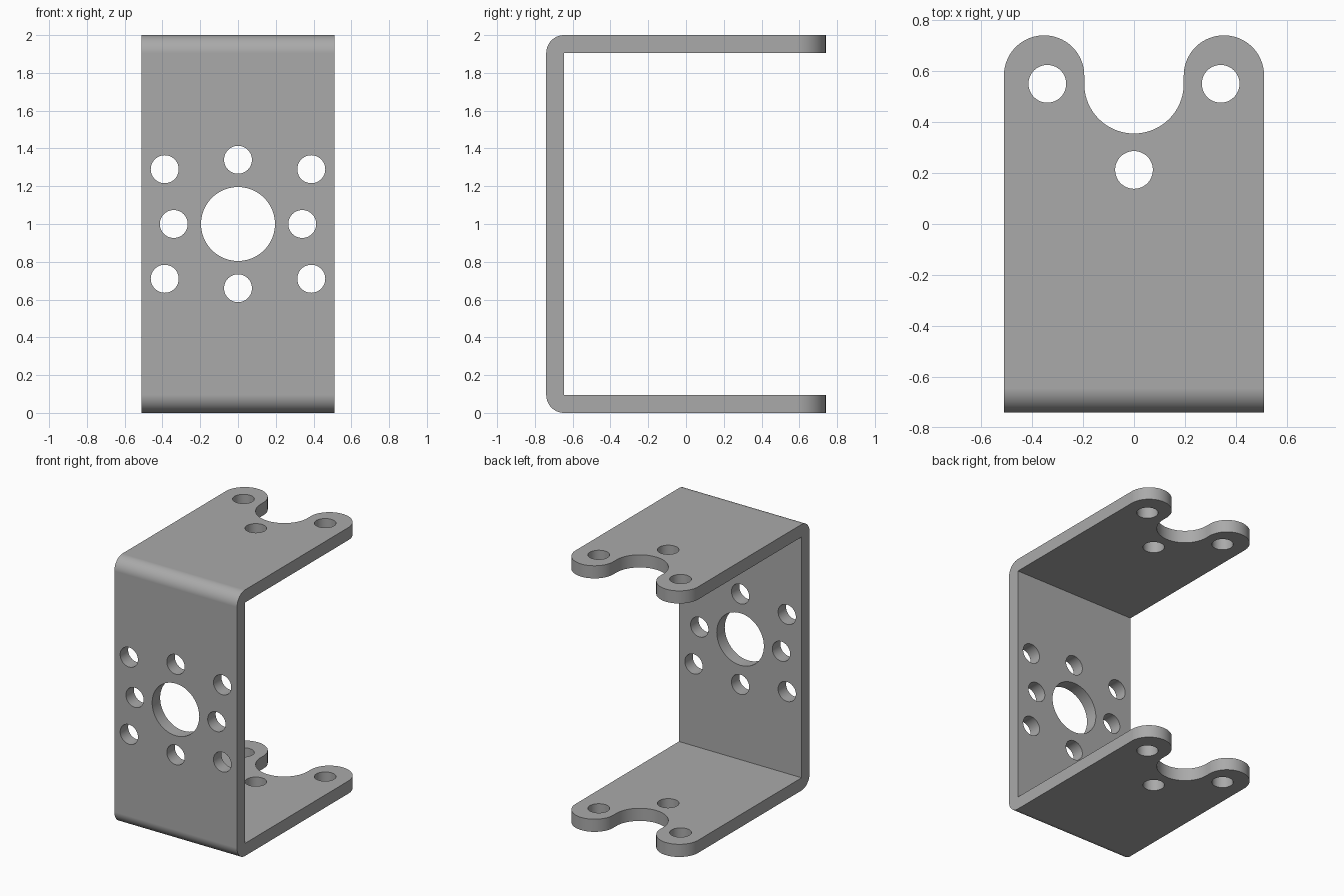
import bpy, bmesh
from math import sin, cos, pi, radians
from mathutils import Vector

if "Cube" in bpy.data.objects:
    bpy.data.objects.remove(bpy.data.objects["Cube"])

HALF_W, HALF_D, HEIGHT, WALL = 0.51, 0.74, 2.0, 0.095
EAR_R, NOTCH_R, HOLE_R, BORE_R = 0.1575, 0.195, 0.074, 0.196
HOLE_Y, PITCH = 0.55, 0.34
MID = HEIGHT / 2

metal = bpy.data.materials.new("grey metal")
metal.use_nodes = True
grey = (0.4, 0.4, 0.4, 1)
metal.diffuse_color = grey
metal.node_tree.nodes["Principled BSDF"].inputs["Base Color"].default_value = grey


def arc(cx, cy, r, start, end, steps):
    """Points on an arc, angles in degrees."""
    angles = [radians(start + (end - start) * i / steps) for i in range(steps + 1)]
    return [(cx + r * cos(a), cy + r * sin(a)) for a in angles]


def add_prism(bm, points, direction):
    """Extrude a closed outline into a solid."""
    face = bm.faces.new([bm.verts.new(p) for p in points])
    result = bmesh.ops.extrude_face_region(bm, geom=[face])
    verts = [g for g in result["geom"] if isinstance(g, bmesh.types.BMVert)]
    bmesh.ops.translate(bm, verts=verts, vec=Vector(direction))


def make_object(name, prisms):
    bm = bmesh.new()
    for points, direction in prisms:
        add_prism(bm, points, direction)
    bmesh.ops.recalc_face_normals(bm, faces=bm.faces)
    mesh = bpy.data.meshes.new(name)
    bm.to_mesh(mesh)
    bm.free()
    mesh.materials.append(metal)
    obj = bpy.data.objects.new(name, mesh)
    bpy.context.collection.objects.link(obj)
    return obj


# Folded channel: side profile with rounded outer bends and sharp inner corners
front = -HALF_D + WALL
profile = [(HALF_D, 0), (HALF_D, WALL), (front, WALL),
           (front, HEIGHT - WALL), (HALF_D, HEIGHT - WALL), (HALF_D, HEIGHT)]
profile += arc(front, HEIGHT - WALL, WALL, 90, 180, 16)
profile += arc(front, WALL, WALL, 180, 270, 16)
bracket = make_object("bracket", [
    ([(-HALF_W, y, z) for y, z in profile], (2 * HALF_W, 0, 0))])

# Flange outline: two round ears with a round notch between them
ear_x, ear_y = HALF_W - EAR_R, HALF_D - EAR_R
right_half_ear = arc(ear_x, ear_y, EAR_R, 0, 180, 40)
left_half_ear = arc(-ear_x, ear_y, EAR_R, 0, 180, 40)
notch = arc(0, HOLE_Y, NOTCH_R, 0, -180, 48)
outline = ([(-HALF_W - 0.0, -1), (HALF_W + 0.0, -1)]
           + right_half_ear + notch + left_half_ear)
# Widen the straight sides slightly so they clear the channel's own sides
outline = [(x * 1.0005, y) for x, y in outline]
outline_cutter = make_object("outline_cutter", [
    ([(x, y, -0.5) for x, y in outline], (0, 0, HEIGHT + 1))])

# Flange holes run through both flanges; wall holes only through the front wall
flange_holes = [(-PITCH, HOLE_Y), (PITCH, HOLE_Y), (0, 0.212)]
wall_holes = [(0, 0, BORE_R), (0, PITCH, HOLE_R), (0, -PITCH, HOLE_R),
              (PITCH, 0, HOLE_R), (-PITCH, 0, HOLE_R)]
wall_holes += [(sx * 0.388, sz * 0.29, HOLE_R) for sx in (-1, 1) for sz in (-1, 1)]
prisms = []
for cx, cy in flange_holes:
    ring = arc(cx, cy, HOLE_R, 0, 360, 48)[:-1]
    prisms.append(([(x, y, -0.5) for x, y in ring], (0, 0, HEIGHT + 1)))
for cx, cz, r in wall_holes:
    ring = arc(cx, MID + cz, r, 0, 360, 48)[:-1]
    prisms.append(([(x, -1, z) for x, z in ring], (0, 0.6, 0)))
hole_cutter = make_object("hole_cutter", prisms)

# Cut the bracket, then drop the cutters
bpy.ops.object.select_all(action="DESELECT")
bpy.context.view_layer.objects.active = bracket
bracket.select_set(True)
for cutter, operation in ((outline_cutter, "INTERSECT"), (hole_cutter, "DIFFERENCE")):
    cut = bracket.modifiers.new(operation.lower(), "BOOLEAN")
    cut.object, cut.operation, cut.solver = cutter, operation, "EXACT"
    bpy.ops.object.modifier_apply(modifier=cut.name)
    bpy.data.objects.remove(cutter)

# Smooth bends, ears and holes while keeping the flat faces flat
bpy.ops.object.shade_smooth_by_angle(angle=radians(30))
weighted = bracket.modifiers.new("weighted_normals", "WEIGHTED_NORMAL")
weighted.keep_sharp = True
